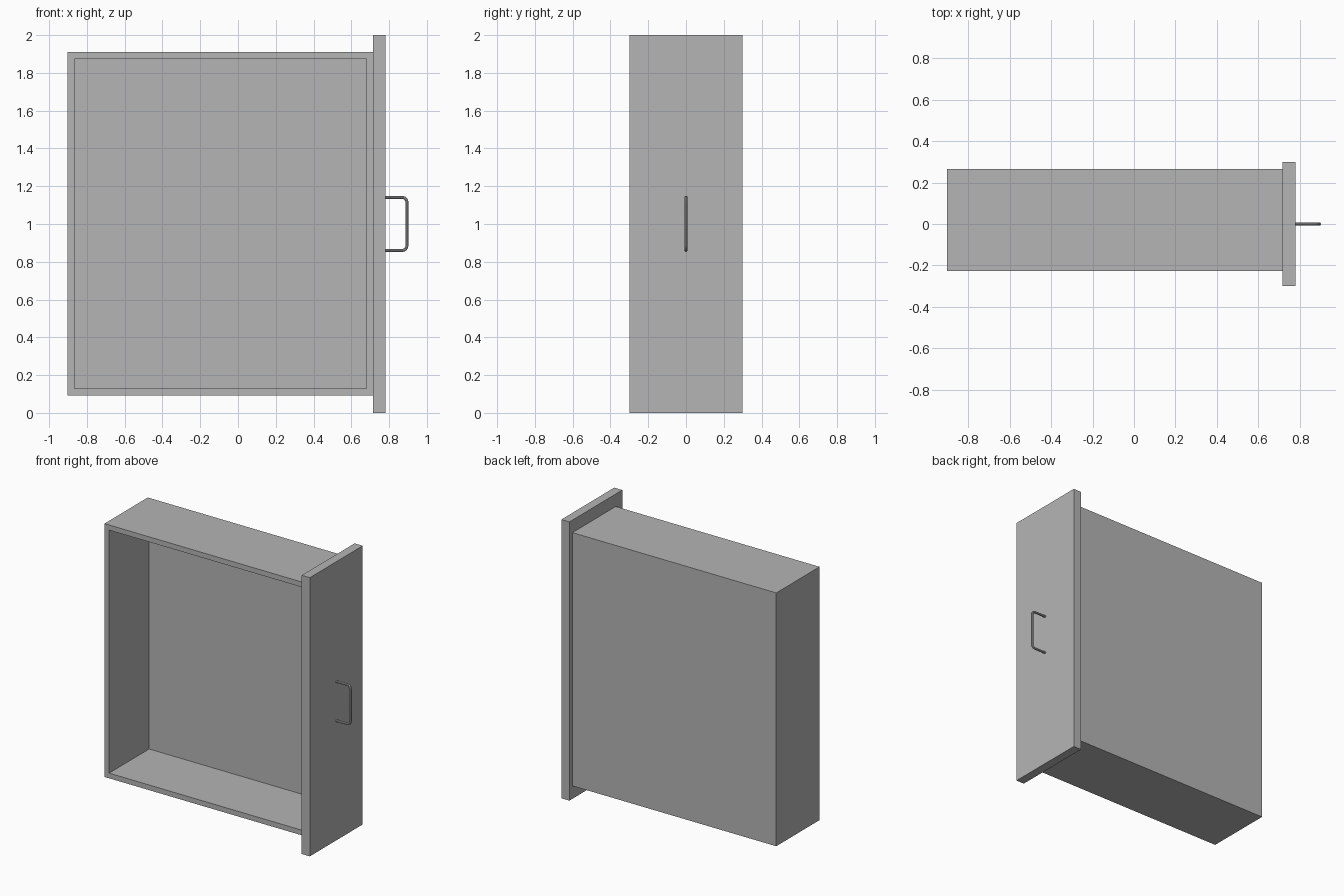
import bpy, bmesh, math
from mathutils import Vector

if "Cube" in bpy.data.objects:
    bpy.data.objects.remove(bpy.data.objects["Cube"])

# Mid-grey used on every part
grey = bpy.data.materials.new("mid_grey")
grey.diffuse_color = (0.46, 0.46, 0.46, 1)
grey.use_nodes = True
grey.node_tree.nodes["Principled BSDF"].inputs["Base Color"].default_value = grey.diffuse_color


def block(name, lo, hi, wall=0.0):
    """Box between two corners; with a wall thickness it is hollow and open towards -y."""
    lo, hi = Vector(lo), Vector(hi)
    bm = bmesh.new()
    bmesh.ops.create_cube(bm, size=1)
    for v in bm.verts:
        v.co = Vector((v.co[i] + 0.5) * (hi[i] - lo[i]) + lo[i] for i in range(3))
    if wall:
        bm.normal_update()
        front = min(bm.faces, key=lambda f: f.normal.y)
        bmesh.ops.inset_region(bm, faces=[front], thickness=wall, use_even_offset=True)
        # sink the inset face to form the cavity
        cavity = bmesh.ops.extrude_face_region(bm, geom=[front])
        bmesh.ops.delete(bm, geom=[front], context='FACES')
        depth = hi.y - lo.y - wall
        verts = [g for g in cavity['geom'] if isinstance(g, bmesh.types.BMVert)]
        bmesh.ops.translate(bm, verts=verts, vec=(0, depth, 0))
    bmesh.ops.recalc_face_normals(bm, faces=bm.faces)
    mesh = bpy.data.meshes.new(name)
    bm.to_mesh(mesh)
    bm.free()
    mesh.materials.append(grey)
    obj = bpy.data.objects.new(name, mesh)
    bpy.context.collection.objects.link(obj)
    return obj


# Drawer body and its overhanging front panel
block("drawer_box", (-0.902, -0.226, 0.092), (0.716, 0.265, 1.91), wall=0.037)
block("front_panel", (0.716, -0.30, 0.0), (0.78, 0.30, 2.0))

# Handle: rounded U-shaped rod
x0, x1, z0, z1, bend, rod = 0.779, 0.894, 0.86, 1.141, 0.025, 0.008
path = [(x0, 0, z0)]
for cz, start in ((z0 + bend, -90), (z1 - bend, 0)):
    for i in range(7):
        a = math.radians(start + 15 * i)
        path.append((x1 - bend + bend * math.cos(a), 0, cz + bend * math.sin(a)))
path.append((x0, 0, z1))

curve = bpy.data.curves.new("handle", 'CURVE')
curve.dimensions = '3D'
curve.bevel_depth = rod
curve.bevel_resolution = 2
curve.use_fill_caps = True
curve.materials.append(grey)
spline = curve.splines.new('POLY')
spline.points.add(len(path) - 1)
for point, co in zip(spline.points, path):
    point.co = (*co, 1)
handle = bpy.data.objects.new("handle", curve)
bpy.context.collection.objects.link(handle)

bpy.ops.object.select_all(action='DESELECT')
handle.select_set(True)
bpy.context.view_layer.objects.active = handle
bpy.ops.object.convert(target='MESH')
bpy.ops.object.shade_smooth_by_angle(angle=math.radians(40))
